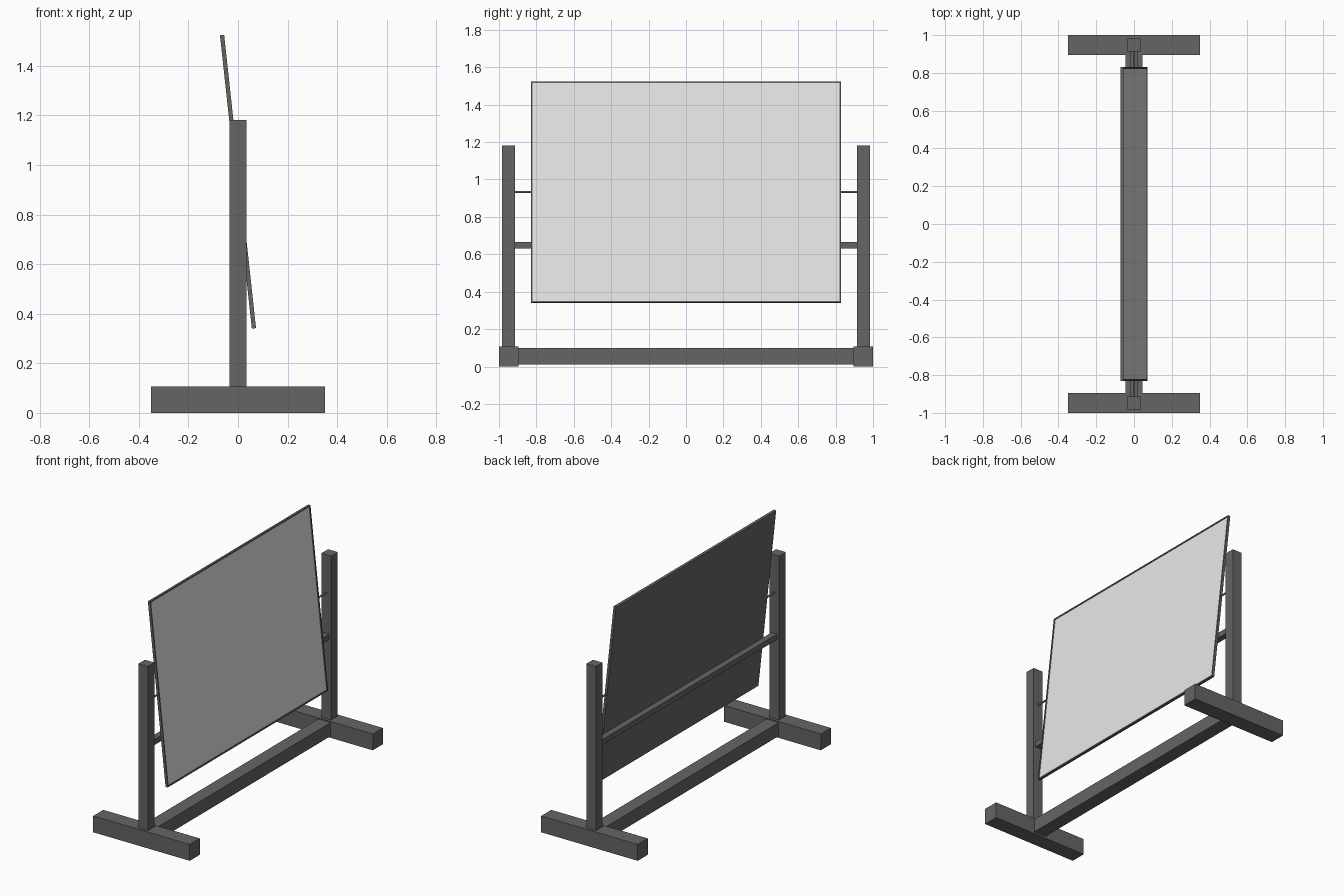
import bpy, bmesh, math
from mathutils import Matrix

if "Cube" in bpy.data.objects:
    bpy.data.objects.remove(bpy.data.objects["Cube"])


def material(name, v):
    m = bpy.data.materials.new(name)
    m.diffuse_color = (v, v, v, 1)
    m.use_nodes = True
    m.node_tree.nodes["Principled BSDF"].inputs["Base Color"].default_value = m.diffuse_color
    return m


DARK = material("dark grey metal", 0.13)
WHITE = material("white board surface", 0.8)


def finish(name, bm, mats):
    me = bpy.data.meshes.new(name)
    bm.to_mesh(me)
    bm.free()
    for m in mats:
        me.materials.append(m)
    ob = bpy.data.objects.new(name, me)
    bpy.context.collection.objects.link(ob)
    return ob


def box_mesh(x, y, z):
    """Box bmesh from (min, max) ranges."""
    bm = bmesh.new()
    bmesh.ops.create_cube(bm, size=1)
    for v in bm.verts:
        for i, (a, b) in enumerate((x, y, z)):
            v.co[i] = (a + b) / 2 + v.co[i] * (b - a)
    return bm


def box(name, x, y, z):
    return finish(name, box_mesh(x, y, z), [DARK])


PIVOT = 0.9325

# Feet, posts and pivot pins on both ends
for side, s in (("left", -1), ("right", 1)):
    def span(a, b):
        return tuple(sorted((s * a, s * b)))
    box(side + "_foot", (-0.35, 0.35), span(0.896, 1.0), (0, 0.107))
    box(side + "_post", (-0.035, 0.035), span(0.914, 0.983), (0.107, 1.182))
    bm = bmesh.new()
    bmesh.ops.create_cone(bm, cap_ends=True, segments=12, radius1=0.006,
                          radius2=0.006, depth=0.1,
                          matrix=Matrix.Translation((0, s * 0.87, PIVOT))
                          @ Matrix.Rotation(math.pi / 2, 4, 'X'))
    finish(side + "_pivot_pin", bm, [DARK])

# Cross members
box("base_beam", (-0.045, 0.045), (-0.896, 0.896), (0.012, 0.1))
box("support_rail", (-0.02, 0.02), (-0.914, 0.914), (0.63, 0.666))

# Tilted board: thin frame with a slightly recessed white face
bm = box_mesh((-0.0085, 0.0085), (-0.83, 0.83), (-0.595, 0.595))
bm.normal_update()
front = max(bm.faces, key=lambda f: f.normal.x)
bmesh.ops.inset_region(bm, faces=[front], thickness=0.013)
ring = bmesh.ops.inset_region(bm, faces=[front], thickness=0.0001, depth=-0.004)
front.material_index = 1
board = finish("tilting_board", bm, [DARK, WHITE])
board.location.z = PIVOT
board.rotation_euler.y = math.radians(-6.2)
